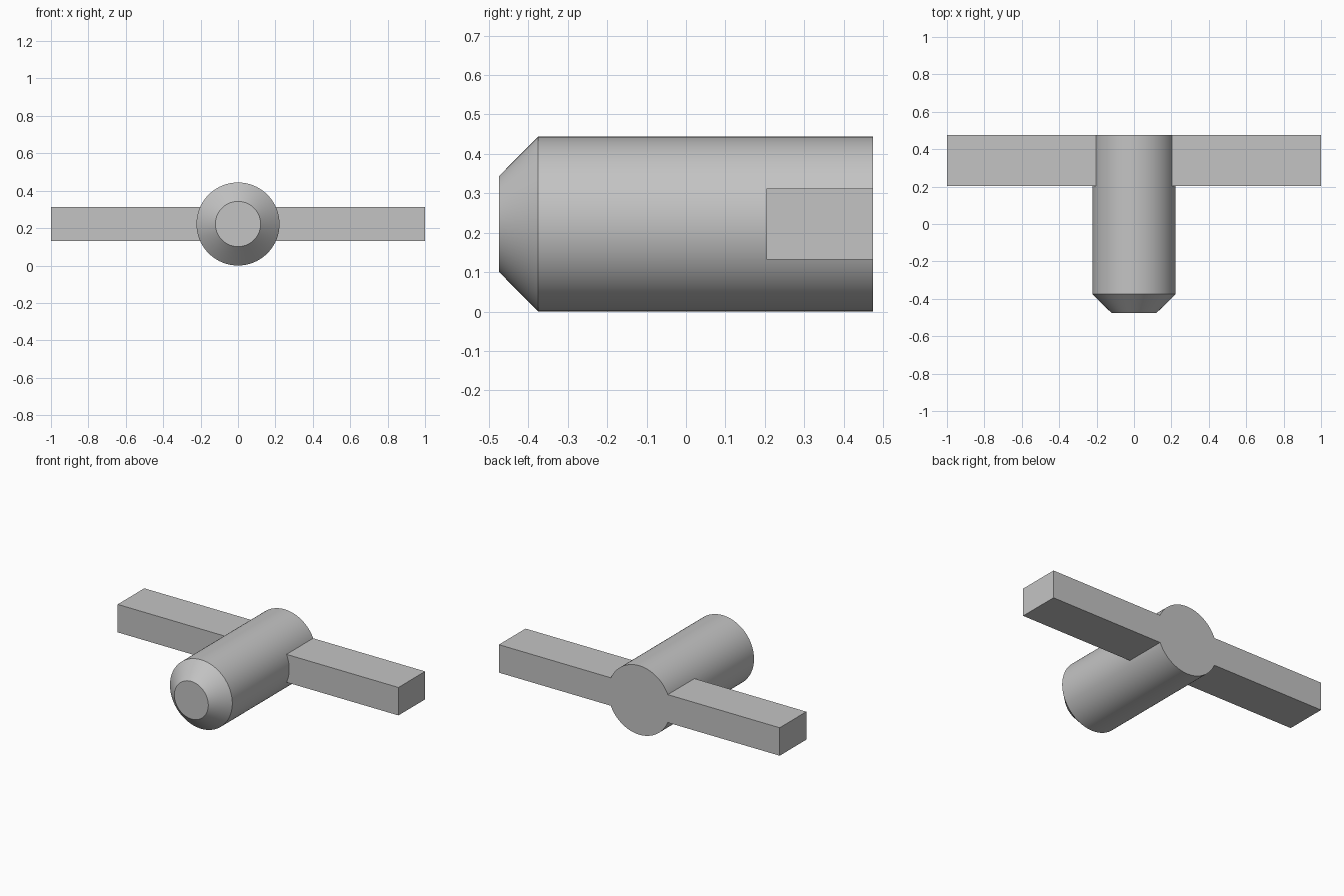
import bpy, math

if "Cube" in bpy.data.objects:
    bpy.data.objects.remove(bpy.data.objects["Cube"], do_unlink=True)

RADIUS, TIP_RADIUS = 0.222, 0.121
FRONT, SHOULDER, BACK = -0.475, -0.375, 0.475
BAR_FRONT, BAR_HEIGHT = 0.204, 0.18
SIDES = 96

grey = bpy.data.materials.new("plain grey")
grey.use_nodes = True
colour = (0.55, 0.55, 0.55, 1)
grey.diffuse_color = colour
grey.node_tree.nodes["Principled BSDF"].inputs["Base Color"].default_value = colour


def make_object(name, verts, faces):
    mesh = bpy.data.meshes.new(name)
    mesh.from_pydata(verts, [], faces)
    mesh.materials.append(grey)
    obj = bpy.data.objects.new(name, mesh)
    bpy.context.collection.objects.link(obj)
    return obj


# Round shaft with a chamfered front end, turned about the y axis
verts, faces = [], []
for y, r in ((FRONT, TIP_RADIUS), (SHOULDER, RADIUS), (BACK, RADIUS)):
    for i in range(SIDES):
        a = math.tau * i / SIDES
        verts.append((r * math.cos(a), y, RADIUS + r * math.sin(a)))
for ring in range(2):
    for i in range(SIDES):
        a, b = ring * SIDES + i, ring * SIDES + (i + 1) % SIDES
        faces.append((a, a + SIDES, b + SIDES, b))
faces.append(tuple(range(SIDES)))
faces.append(tuple(reversed(range(2 * SIDES, 3 * SIDES))))
shaft = make_object("shaft_with_crossbar", verts, faces)

# Straight crossbar, flush with the back of the shaft
bpy.ops.mesh.primitive_cube_add(size=1, location=(0, (BAR_FRONT + BACK) / 2, RADIUS))
bar = bpy.context.object
bar.name = "crossbar_helper"
bar.scale = (2, BACK - BAR_FRONT, BAR_HEIGHT)
bpy.ops.object.transform_apply(location=True, rotation=False, scale=True)
bar.data.materials.append(grey)
bar.hide_render = True

# Join both into one clean solid
bpy.ops.object.select_all(action="DESELECT")
shaft.select_set(True)
bpy.context.view_layer.objects.active = shaft
union = shaft.modifiers.new("union", "BOOLEAN")
union.operation = "UNION"
union.solver = "EXACT"
union.object = bar
bpy.ops.object.modifier_apply(modifier=union.name)
bpy.data.objects.remove(bar, do_unlink=True)
bpy.ops.object.shade_smooth_by_angle(angle=math.radians(30))
